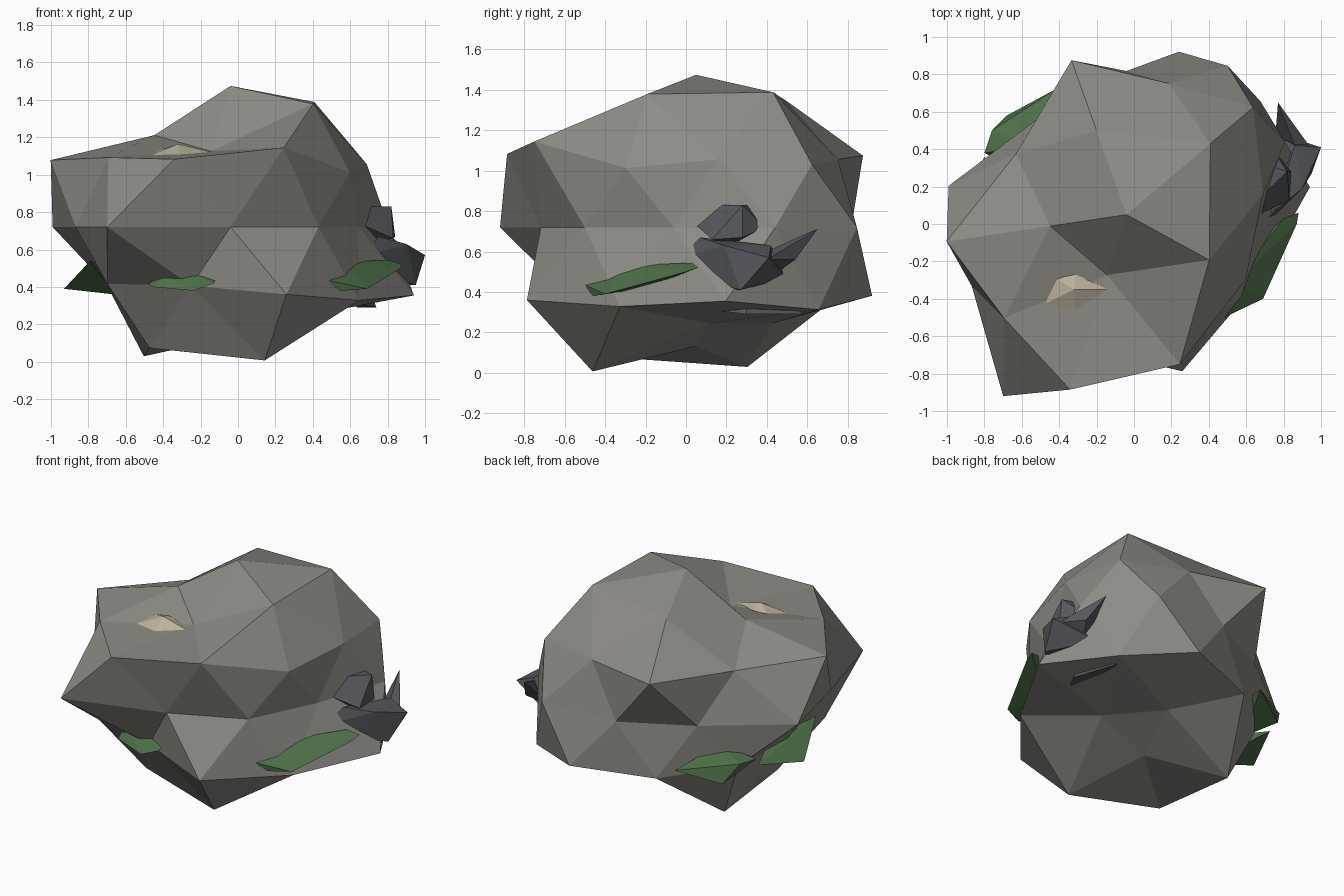
import bpy, bmesh, math
from mathutils import Vector


def material(name, rgb):
    m = bpy.data.materials.new(name)
    m.diffuse_color = (*rgb, 1)
    return m


ROCK = material("warm_grey", (0.27, 0.26, 0.235))
MOSS = material("moss_green", (0.075, 0.16, 0.065))
STONE = material("dark_grey", (0.09, 0.095, 0.105))
TAN = material("pale_tan", (0.50, 0.45, 0.34))


def add(name, bm, mat):
    bmesh.ops.recalc_face_normals(bm, faces=bm.faces)
    me = bpy.data.meshes.new(name)
    bm.to_mesh(me)
    bm.free()
    me.materials.append(mat)
    bpy.context.collection.objects.link(bpy.data.objects.new(name, me))


def chunk(name, points, mat):
    """Flat-faced lump: the hull of a few corner points."""
    bm = bmesh.new()
    for p in points:
        bm.verts.new(p)
    res = bmesh.ops.convex_hull(bm, input=bm.verts)
    loose = {v for v in res["geom_interior"] if isinstance(v, bmesh.types.BMVert)}
    bmesh.ops.delete(bm, geom=list(loose), context='VERTS')
    add(name, bm, mat)


# Boulder: icosphere pushed in and out, one radius per vertex, ring by ring
RINGS = {
    1.0: [1.013],
    0.85: [1.055, 0.985, 0.775, 0.64, 1.04],
    0.53: [0.857, 0.86, 0.86, 0.95, 1.085],
    0.45: [0.935, 1.065, 1.075, 1.09, 0.88],
    0.0: [0.89, 0.92, 0.80, 0.77, 1.0, 0.87, 1.122, 0.80, 0.80, 0.72],
    -0.45: [1.096, 1.015, 0.88, 0.91, 1.08],
    -0.53: [1.04, 0.92, 0.78, 0.80, 1.0],
    -0.85: [0.75, 0.75, 1.09, 1.02, 1.125],
    -1.0: [0.79],
}
bm = bmesh.new()
bmesh.ops.create_icosphere(bm, subdivisions=2, radius=1)
for v in bm.verts:
    x, y, z = -v.co.x, -v.co.y, v.co.z
    ring = RINGS[round(z, 2)]
    angle = round(math.degrees(math.atan2(y, x))) % 360
    r = ring[0] if len(ring) == 1 else ring[angle * len(ring) // 360]
    v.co = Vector((-0.04, 0.05, 0.72)) + r * Vector((x, 0.15 * x + 0.96 * y, 0.745 * z))
add("boulder", bm, ROCK)

# Moss patches on the right, front and back left
chunk("moss_right", [(.46, -.51, .44), (.55, -.30, .53), (.80, .03, .545), (.88, .06, .52),
                     (.87, 0, .50), (.69, -.40, .39), (.55, -.46, .38), (.55, -.2, .42)], MOSS)
chunk("moss_front", [(-.48, -.58, .42), (-.39, -.62, .455), (-.21, -.63, .46), (-.12, -.64, .44),
                     (-.13, -.68, .42), (-.24, -.71, .38), (-.46, -.64, .40), (-.25, -.55, .40)], MOSS)
chunk("moss_back", [(-.42, .72, .45), (-.76, .50, .50), (-.68, .58, .37), (-.80, .38, .50),
                    (-.64, .30, .38), (-.55, .42, .55)], MOSS)
chunk("moss_left", [(-.93, .05, .39), (-.79, -.28, .54), (-.66, -.10, .36),
                    (-.80, .36, .45), (-.70, .1, .5)], MOSS)

# Dark stone lodged in the right side
chunk("stone_body", [(.67, -.04, .56), (.75, .07, .67), (.86, .42, .63), (1.0, .41, .57),
                     (.95, .27, .41), (.80, .10, .46), (.90, .19, .63), (.72, .50, .47),
                     (.66, .15, .42)], STONE)
chunk("stone_top", [(.66, .13, .83), (.82, .28, .83), (.70, .32, .83), (.84, .28, .67),
                    (.75, .39, .72), (.67, .05, .73), (.83, .13, .66), (.62, .2, .6)], STONE)
chunk("stone_spike", [(.95, .40, .56), (.84, .54, .56), (.77, .65, .71), (.78, .62, .70),
                      (.75, .40, .46), (.86, .42, .61)], STONE)
chunk("stone_underside", [(.60, .05, .32), (.74, .30, .29), (.64, .60, .29),
                          (.55, .30, .34), (.70, .3, .40)], STONE)

# Pale flake on top of the front left shoulder
chunk("pale_flake", [(-.48, -.43, 1.10), (-.42, -.29, 1.13), (-.31, -.27, 1.14), (-.14, -.35, 1.12),
                     (-.31, -.475, 1.10), (-.45, -.44, 1.09), (-.32, -.35, 1.165), (-.3, -.38, 1.06)], TAN)
